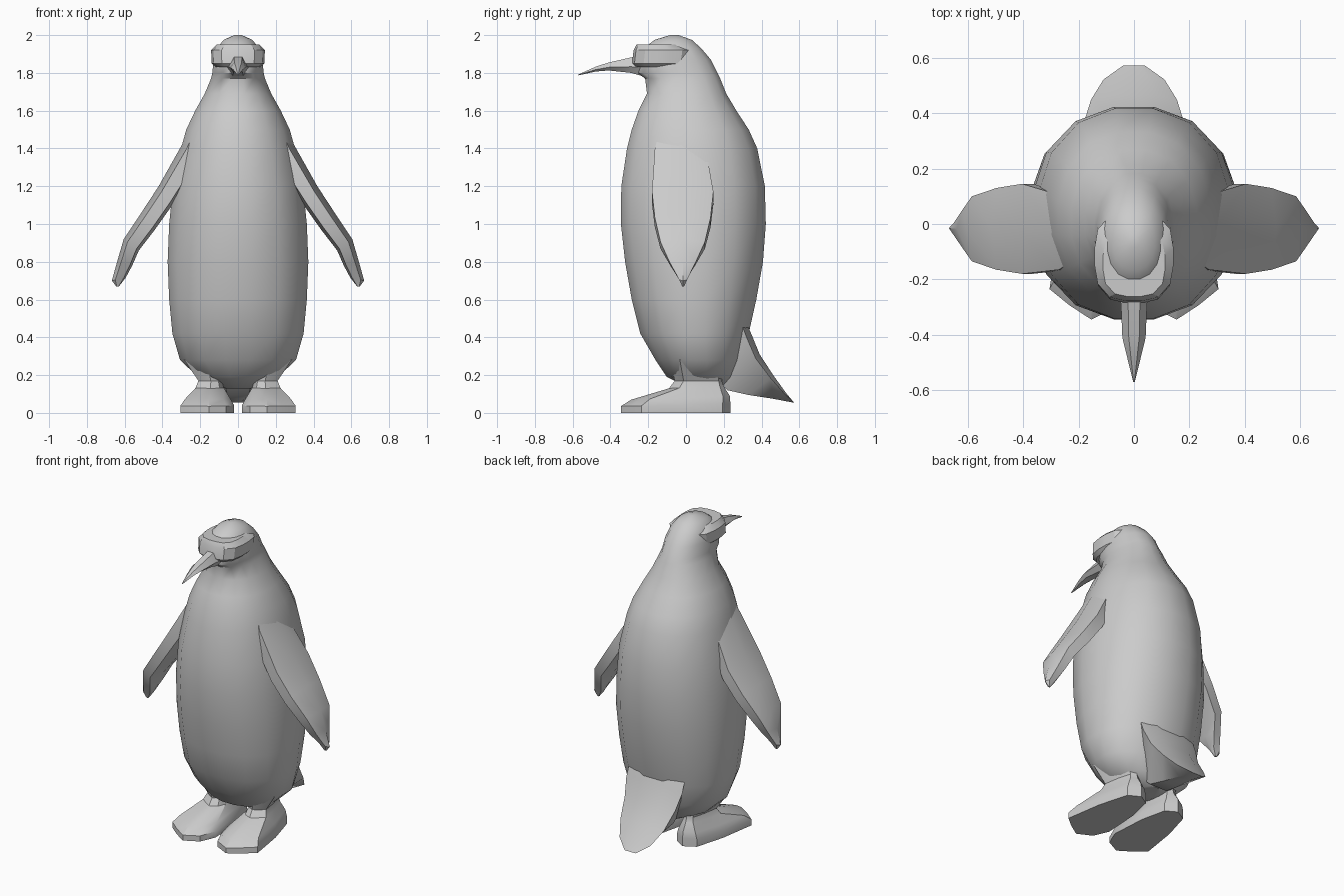
import bpy, bmesh, math

grey = bpy.data.materials.new("plain grey")
grey.diffuse_color = (0.6, 0.6, 0.6, 1)


def loft(name, rings, angle=35):
    """Skin a closed solid over rings that share one point count."""
    bm = bmesh.new()
    loops = [[bm.verts.new(p) for p in ring] for ring in rings]
    n = len(loops[0])
    for a, b in zip(loops, loops[1:]):
        for i in range(n):
            j = (i + 1) % n
            bm.faces.new((a[i], a[j], b[j], b[i]))
    bm.faces.new(loops[0][::-1])
    bm.faces.new(loops[-1])
    bmesh.ops.remove_doubles(bm, verts=bm.verts, dist=0.0005)
    bmesh.ops.recalc_face_normals(bm, faces=bm.faces)
    mesh = bpy.data.meshes.new(name)
    bm.to_mesh(mesh)
    bm.free()
    mesh.materials.append(grey)
    ob = bpy.data.objects.new(name, mesh)
    bpy.context.collection.objects.link(ob)
    bpy.ops.object.select_all(action='DESELECT')
    ob.select_set(True)
    bpy.context.view_layer.objects.active = ob
    bpy.ops.object.shade_smooth_by_angle(angle=math.radians(angle))
    return ob


def oval(z, w, y0, y1, n=16, power=2.2):
    """Horizontal rounded ring: half width w, from y0 (front) to y1 (back)."""
    ring = []
    for i in range(n):
        t = 2 * math.pi * (i + 0.5) / n
        c, s = math.cos(t), math.sin(t)
        k = (abs(c) ** power + abs(s) ** power) ** (-1 / power)
        top = max(abs(math.sin(2 * math.pi * (j + 0.5) / n)) for j in range(n))
        ring.append((w * c * k / top, (y0 + y1) / 2 + (y1 - y0) / 2 * s * k / top, z))
    return ring


# body, neck and head in one skin: z, half width, front, back
body = [(0.13, 0.07, 0.02, 0.20), (0.19, 0.21, -0.10, 0.25), (0.28, 0.305, -0.16, 0.29),
        (0.42, 0.345, -0.24, 0.33), (0.6, 0.362, -0.285, 0.37), (0.8, 0.37, -0.32, 0.405),
        (1.0, 0.362, -0.342, 0.42), (1.2, 0.342, -0.34, 0.415), (1.4, 0.30, -0.31, 0.375),
        (1.5, 0.272, -0.285, 0.33), (1.6, 0.225, -0.25, 0.265), (1.69, 0.175, -0.205, 0.212),
        (1.77, 0.142, -0.215, 0.18), (1.80, 0.135, -0.255, 0.165), (1.87, 0.128, -0.255, 0.13),
        (1.93, 0.112, -0.225, 0.08), (1.975, 0.075, -0.165, 0.03), (2.0, 0.02, -0.085, -0.04)]
loft("body", [oval(*r) for r in body], 40)

# raised band over the eyes
band = [(1.83, 0.115, -0.265, 0.02), (1.85, 0.137, -0.283, 0.03),
        (1.92, 0.14, -0.275, 0.04), (1.95, 0.11, -0.26, -0.02)]
loft("eye_band", [oval(*r, n=16, power=3) for r in band], 30)

# beak: y, half width, bottom, top
beak = [(-0.22, 0.06, 1.78, 1.90), (-0.29, 0.047, 1.80, 1.882), (-0.41, 0.042, 1.813, 1.855),
        (-0.48, 0.025, 1.807, 1.832), (-0.57, 0.003, 1.787, 1.792)]
loft("beak", [[(-w, y, b * .6 + t * .4), (-w * .45, y, t), (w * .45, y, t),
               (w, y, b * .6 + t * .4), (w * .5, y, b), (-w * .5, y, b)]
              for y, w, b, t in beak], 30)

# tail: upper y, z, lower y, z, half width
tail = [(0.31, 0.50, 0.16, 0.30, 0.20), (0.345, 0.42, 0.18, 0.16, 0.20),
        (0.39, 0.31, 0.22, 0.12, 0.18), (0.465, 0.195, 0.33, 0.095, 0.155),
        (0.53, 0.105, 0.46, 0.075, 0.11), (0.572, 0.055, 0.565, 0.055, 0.04)]
rings = []
for y, z, v, u, w in tail:
    ring = [(s * w, y, z) for s in (-0.5, 0.5)]
    ring += [(w, y * .88 + v * .12, z * .88 + u * .12), (w * .35, v, u),
             (-w * .35, v, u), (-w, y * .88 + v * .12, z * .88 + u * .12)]
    rings.append(ring)
loft("tail", rings)

# flipper: outer x, z, inner x, z, front, back
flipper = [(0.23, 1.54, 0.18, 1.46, -0.13, 0.07), (0.285, 1.44, 0.23, 1.28, -0.165, 0.105),
           (0.42, 1.20, 0.355, 1.09, -0.18, 0.145), (0.515, 1.055, 0.44, 0.97, -0.165, 0.13),
           (0.605, 0.92, 0.525, 0.86, -0.135, 0.10), (0.64, 0.80, 0.56, 0.78, -0.085, 0.05),
           (0.668, 0.70, 0.595, 0.715, -0.035, 0.005), (0.645, 0.67, 0.63, 0.67, -0.02, -0.01)]

# foot outline, heel to toes, as fractions of its bounding box
outline = [(1, .19), (.75, .09), (.47, 0), (.15, .08), (0, .25), (.05, .65),
           (.18, .93), (.42, 1), (.68, .93), (.87, .6)]
# foot and leg levels: x range, y range, height at front and back
levels = [(0.02, 0.305, -0.345, 0.235, 0, 0), (0.02, 0.305, -0.345, 0.235, 0.035, 0.05),
          (0.04, 0.28, -0.29, 0.232, 0.07, 0.09), (0.075, 0.225, -0.09, 0.20, 0.13, 0.14),
          (0.085, 0.21, -0.06, 0.19, 0.17, 0.17), (0.06, 0.285, -0.085, 0.19, 0.28, 0.285),
          (0.08, 0.25, -0.05, 0.17, 0.38, 0.38)]

for side, m in (("right", 1), ("left", -1)):
    rings = []
    for ox, oz, ix, iz, f, b in flipper:
        def at(t, y):
            return (m * (ox + (ix - ox) * t), y, oz + (iz - oz) * t)
        mid = (f + b) / 2
        rings.append([at(.25, f), at(0, mid), at(.25, b), at(.85, b), at(1, mid), at(.85, f)])
    loft(side + "_flipper", rings, 30)
    loft(side + "_foot", [[(m * (x0 + (x1 - x0) * u), y0 + (y1 - y0) * v, f + (b - f) * v)
                           for u, v in outline] for x0, x1, y0, y1, f, b in levels], 30)
